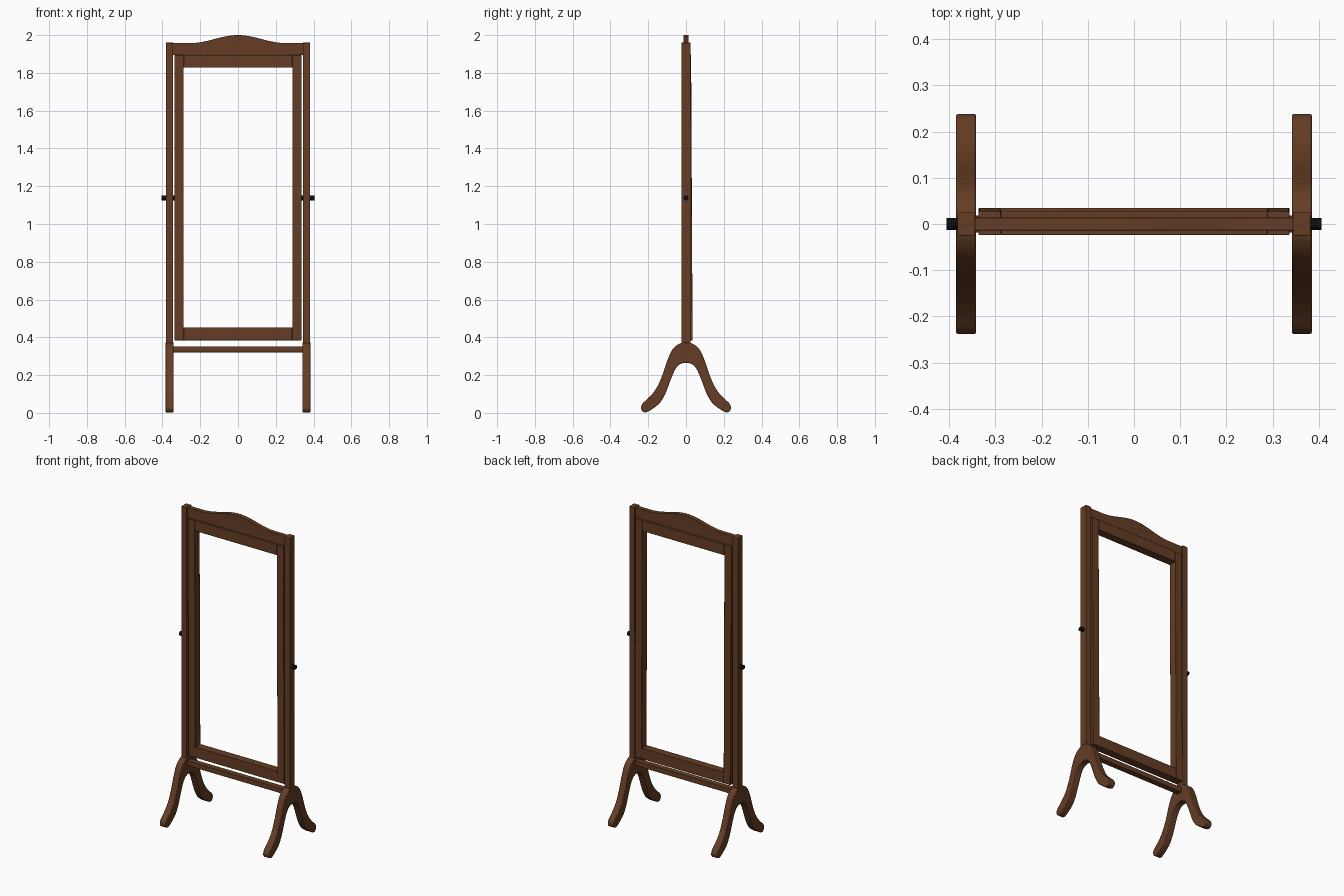
import bpy, bmesh, math
from mathutils import Matrix, Vector

if "Cube" in bpy.data.objects:
    bpy.data.objects.remove(bpy.data.objects["Cube"])


def material(name, rgb):
    m = bpy.data.materials.new(name)
    m.diffuse_color = (*rgb, 1)
    m.use_nodes = True
    m.node_tree.nodes["Principled BSDF"].inputs["Base Color"].default_value = m.diffuse_color
    return m


WOOD = material("brown wood", (0.13, 0.047, 0.018))
BLACK = material("black metal", (0.004, 0.004, 0.004))


def finish(name, bm, mat, bevel=0.0, segments=2):
    bmesh.ops.recalc_face_normals(bm, faces=bm.faces)
    me = bpy.data.meshes.new(name)
    bm.to_mesh(me)
    bm.free()
    me.materials.append(mat)
    ob = bpy.data.objects.new(name, me)
    bpy.context.collection.objects.link(ob)
    if bevel:
        b = ob.modifiers.new("bevel", 'BEVEL')
        b.width, b.segments = bevel, segments
        b.limit_method, b.angle_limit = 'ANGLE', math.radians(40)
    bpy.ops.object.select_all(action='DESELECT')
    ob.select_set(True)
    bpy.context.view_layer.objects.active = ob
    bpy.ops.object.shade_smooth_by_angle(angle=math.radians(35))
    return ob


def box(name, x, y, z, bevel=0.002):
    bm = bmesh.new()
    bmesh.ops.create_cube(bm, size=1)
    for v in bm.verts:
        v.co = [(r[0] + r[1]) / 2 + c * (r[1] - r[0]) for c, r in zip(v.co, (x, y, z))]
    return finish(name, bm, WOOD, bevel)


def extrude(name, points, step, bevel):
    """Extrude an outline of 3D points along the step vector."""
    bm = bmesh.new()
    face = bm.faces.new([bm.verts.new(p) for p in points])
    new = bmesh.ops.extrude_face_region(bm, geom=[face])["geom"]
    bmesh.ops.translate(bm, vec=step, verts=[v for v in new if isinstance(v, bmesh.types.BMVert)])
    return finish(name, bm, WOOD, bevel)


def smooth_closed(pts, n=4):
    """Closed Catmull-Rom curve through the points."""
    out, k = [], len(pts)
    for i in range(k):
        a, b, c, d = (Vector(pts[(i + j) % k]) for j in (-1, 0, 1, 2))
        for s in range(n):
            t = s / n
            out.append(0.5 * (2 * b + (c - a) * t + (2 * a - 5 * b + 4 * c - d) * t * t
                              + (3 * b - a - 3 * c + d) * t ** 3))
    return out


# Half outline of the splayed feet (y, z), from top centre round to inner arch
half = [(0.035, 0.366), (0.072, 0.335), (0.1, 0.275), (0.125, 0.2), (0.157, 0.13),
        (0.195, 0.083), (0.228, 0.052), (0.238, 0.028), (0.23, 0.008), (0.208, 0.004),
        (0.175, 0.023), (0.137, 0.055), (0.108, 0.105), (0.085, 0.165), (0.06, 0.225), (0.035, 0.256)]
outline = smooth_closed([(0, 0.373)] + half + [(0, 0.265)] + [(-y, z) for y, z in reversed(half)])

for side, s in (("left", -1), ("right", 1)):
    # Feet and upright post
    extrude(side + "_feet", [(s * 0.363 - 0.0215, p.x, max(p.y, 0)) for p in outline],
            (0.043, 0, 0), 0.004)
    box(side + "_post", (s * 0.363 - 0.019, s * 0.363 + 0.019), (-0.025, 0.025), (0.32, 1.96))
    # Pivot pin with its knob
    bm = bmesh.new()
    bmesh.ops.create_cone(bm, cap_ends=True, segments=24, radius1=0.0135, radius2=0.0135, depth=0.075,
                          matrix=Matrix.Translation((s * 0.3675, 0, 1.138)) @ Matrix.Rotation(math.pi / 2, 4, 'Y'))
    finish(side + "_pivot", bm, BLACK)

# Stretcher between the feet
box("stretcher", (-0.345, 0.345), (-0.018, 0.018), (0.32, 0.352))

# Arched crest board between the post tops
arch = [(-0.345, 1.958)]
for i in range(33):
    x = -0.25 + 0.5 * i / 32
    arch.append((x, 1.958 + 0.021 * (1 + math.cos(math.pi * x / 0.25))))
arch += [(0.345, 1.958), (0.345, 1.895), (-0.345, 1.895)]
extrude("crest_board", [(x, -0.014, z) for x, z in arch], (0, 0.028, 0), 0.0015)

# Open swing frame, tilted very slightly about the pivots
tilt = Matrix.Translation((0, 0, 1.138)) @ Matrix.Rotation(math.radians(0.3), 4, 'X') @ Matrix.Translation((0, 0, -1.138))
depth = (-0.02, 0.031)
frame = [box("frame_left_stile", (-0.336, -0.288), depth, (0.384, 1.894)),
         box("frame_right_stile", (0.288, 0.336), depth, (0.384, 1.894)),
         box("frame_top_rail", (-0.288, 0.288), depth, (1.828, 1.896)),
         box("frame_bottom_rail", (-0.288, 0.288), depth, (0.384, 0.453))]
for ob in frame:
    ob.matrix_world = tilt
